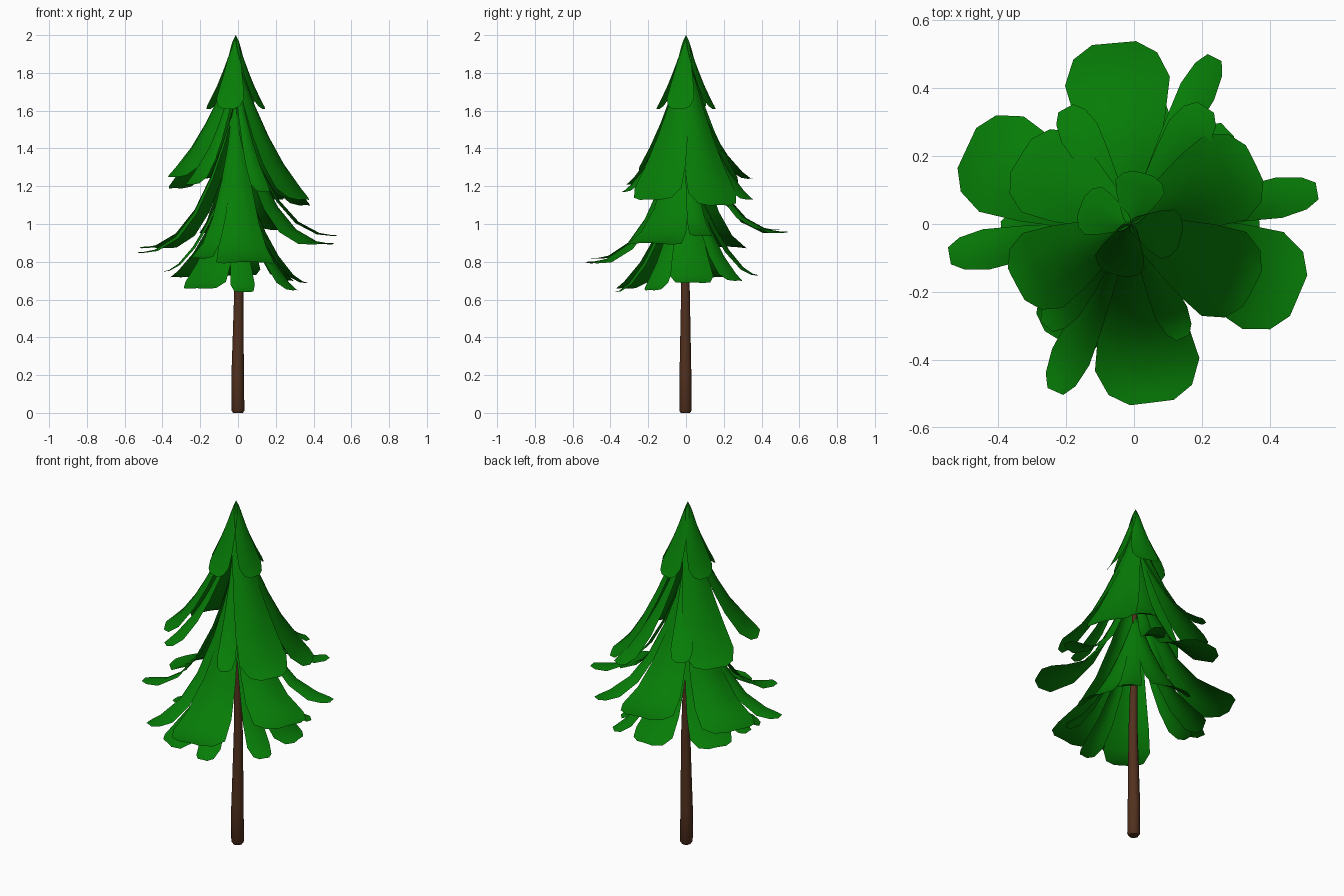
import bpy
import math
from mathutils import Vector

cube = bpy.data.objects.get("Cube")
if cube:
    bpy.data.objects.remove(cube)


def make_material(name, color):
    mat = bpy.data.materials.new(name)
    mat.use_nodes = True
    mat.diffuse_color = (*color, 1)
    bsdf = mat.node_tree.nodes["Principled BSDF"]
    bsdf.inputs["Base Color"].default_value = (*color, 1)
    bsdf.inputs["Roughness"].default_value = 0.9
    return mat


green = make_material("needle_green", (0.002, 0.205, 0.002))
brown = make_material("bark_brown", (0.085, 0.03, 0.013))


def make_object(name, verts, faces, mat):
    mesh = bpy.data.meshes.new(name)
    mesh.from_pydata(verts, [], faces)
    mesh.materials.append(mat)
    mesh.validate()
    obj = bpy.data.objects.new(name, mesh)
    bpy.context.collection.objects.link(obj)
    bpy.ops.object.select_all(action="DESELECT")
    obj.select_set(True)
    bpy.context.view_layer.objects.active = obj
    bpy.ops.object.shade_smooth_by_angle(angle=math.radians(40))
    return obj


# Outline of every frond: (distance along it, fraction of full half width)
OUTLINE = [(0.06, 0.2), (0.13, 0.32), (0.25, 0.45), (0.42, 0.64),
           (0.6, 0.84), (0.8, 1.0), (0.93, 0.8), (1.0, 0.42)]
COLUMNS = (-1, -0.5, 0, 0.5, 1)
CENTRE_X = -0.012


def frond(name, angle, reach, width, top, tip, power):
    """Drooping frond hung from the trunk axis, arched across its width."""
    a = math.radians(angle)
    out = Vector((math.cos(a), math.sin(a), 0))
    side = Vector((-math.sin(a), math.cos(a), 0))
    up = Vector((0, 0, 1))
    drop = top - tip
    origin = Vector((CENTRE_X, 0, 0))
    verts = [origin + up * top]
    for t, frac in OUTLINE:
        slope = -drop * power * max(1 - t, 0.02) ** (power - 1) / reach
        normal = (up - out * slope).normalized()
        half = frac * width / 2
        arch = 0.05 + 0.4 * (1 - t)
        mid = origin + out * reach * t + up * (tip + drop * (1 - t) ** power)
        for u in COLUMNS:
            verts.append(mid + side * half * u - normal * half * arch * u * u)
    n = len(COLUMNS)
    faces = [(0, 1 + c, 2 + c) for c in range(n - 1)]
    for r in range(len(OUTLINE) - 1):
        for c in range(n - 1):
            i = 1 + r * n + c
            faces.append((i, i + n, i + n + 1, i + 1))
    return make_object(name, verts, faces, green)


def tier(name, top, power, fronds):
    for i, (angle, reach, width, tip) in enumerate(fronds):
        frond(f"{name}_{i + 1}", angle, reach, width, top, tip, power)


# Pointed crown
tier("crown_frond", 2.0, 1.2,
     [(a, 0.155, 0.15, 1.61) for a in (-15, 75, 160, 255)])

# Upper tier: broad and slim fronds
tier("upper_broad_frond", 1.89, 1.45, [
    (26, 0.41, 0.28, 1.1), (148, 0.38, 0.28, 1.19),
    (208, 0.38, 0.25, 1.25), (-28, 0.41, 0.28, 1.13)])
tier("upper_slim_frond", 1.8, 1.6, [
    (119, 0.39, 0.12, 1.24), (231, 0.39, 0.11, 1.21),
    (-65, 0.37, 0.1, 1.17), (57, 0.41, 0.14, 1.13)])

# Middle tier: long flaring fronds
tier("middle_broad_frond", 1.66, 2.5, [
    (95, 0.535, 0.31, 0.96), (-23, 0.54, 0.31, 0.9),
    (-83, 0.53, 0.31, 0.8), (155, 0.53, 0.31, 0.88)])
tier("middle_slim_frond", 1.66, 2.5, [
    (63, 0.55, 0.11, 0.97), (10, 0.56, 0.12, 0.94),
    (190, 0.54, 0.12, 0.85), (246, 0.54, 0.12, 0.82)])

# Lower tier: short hanging fronds
tier("lower_broad_frond", 1.36, 1.7, [
    (239, 0.4, 0.25, 0.66), (6, 0.38, 0.23, 0.69),
    (150, 0.37, 0.24, 0.72), (88, 0.38, 0.24, 0.73)])
tier("lower_slim_frond", 1.36, 1.7, [
    (-83, 0.38, 0.13, 0.64), (-31, 0.37, 0.13, 0.65),
    (44, 0.4, 0.13, 0.7), (183, 0.38, 0.13, 0.75)])

# Tapered trunk with a rounded foot: (height, radius, sideways drift)
SIDES = 10
RINGS = [(0, 0.026, 0), (0.012, 0.034, 0), (0.2, 0.033, -0.002),
         (0.4, 0.029, 0.001), (0.65, 0.024, 0.004), (1.1, 0.017, -0.004),
         (1.8, 0.006, CENTRE_X)]
verts = [(x + r * math.cos(math.tau * s / SIDES),
          r * math.sin(math.tau * s / SIDES) - 0.003, z)
         for z, r, x in RINGS for s in range(SIDES)]
faces = [tuple(reversed(range(SIDES))),
         tuple(range(len(verts) - SIDES, len(verts)))]
for k in range(len(RINGS) - 1):
    for s in range(SIDES):
        i, j = k * SIDES + s, k * SIDES + (s + 1) % SIDES
        faces.append((i, j, j + SIDES, i + SIDES))
make_object("trunk", verts, faces, brown)
